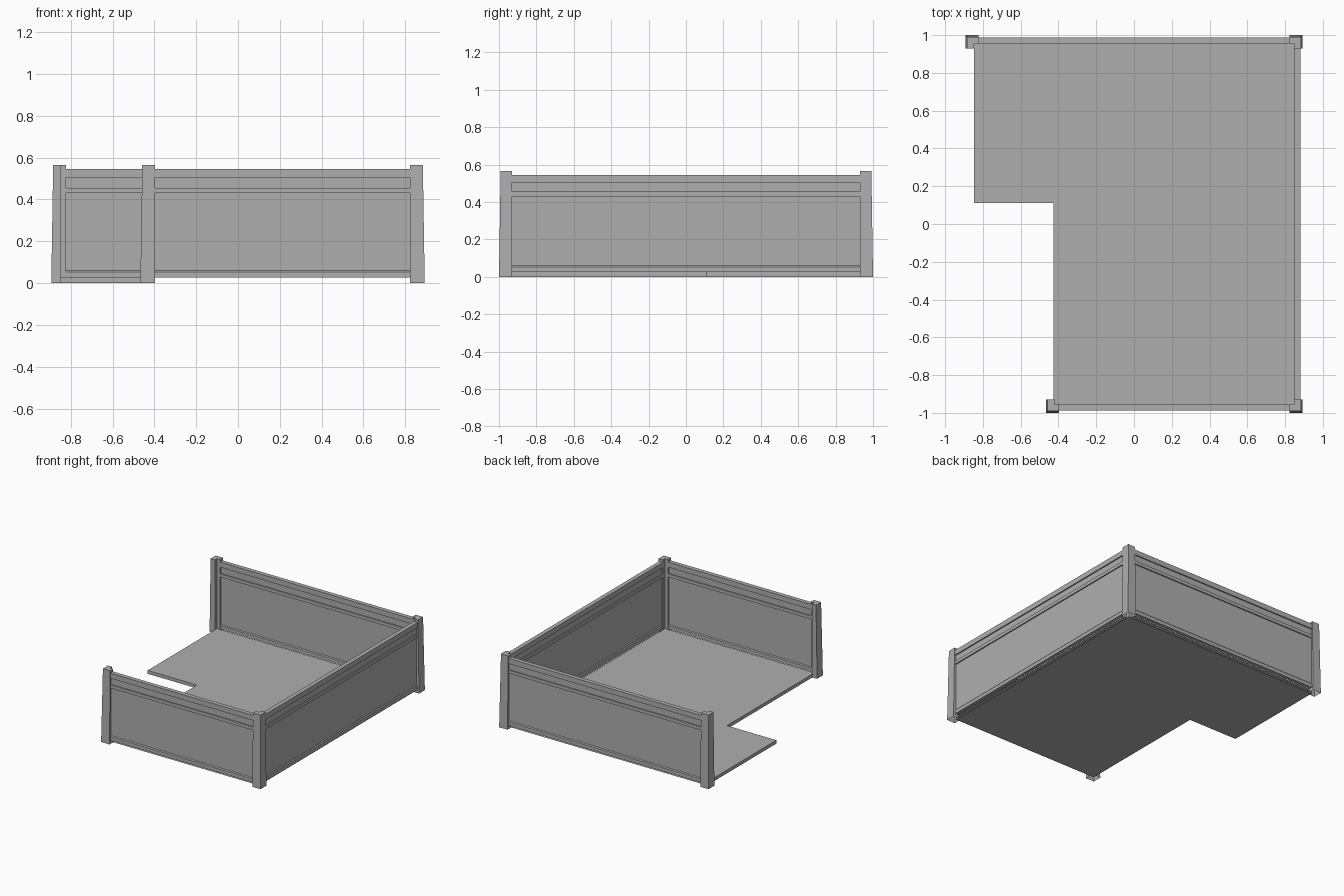
import bpy
import bmesh
from mathutils import Vector

if "Cube" in bpy.data.objects:
    bpy.data.objects.remove(bpy.data.objects["Cube"], do_unlink=True)

HALF_X, HALF_Y = 0.893, 1.0     # outer limits of the posts
NOTCH_X, STEP_Y = -0.467, 0.11  # left end of the front wall, floor step
POST_W, POST_T, POST_H = 0.071, 0.045, 0.565
TAPER = 0.009
FLOOR_H = 0.026

grey = bpy.data.materials.new("plain_grey")
grey.use_nodes = True
colour = (0.43, 0.43, 0.43, 1)
grey.diffuse_color = colour
bsdf = next(n for n in grey.node_tree.nodes if n.type == 'BSDF_PRINCIPLED')
bsdf.inputs["Base Color"].default_value = colour


def loft(name, lower, upper, skip=(), cap_lower=True, cap_upper=True):
    """Join two matching outlines with side faces and optional caps."""
    bm = bmesh.new()
    a = [bm.verts.new(p) for p in lower]
    b = [bm.verts.new(p) for p in upper]
    for i in range(len(a)):
        j = (i + 1) % len(a)
        if i not in skip:
            bm.faces.new((a[i], a[j], b[j], b[i]))
    if cap_lower:
        bm.faces.new(a[::-1])
    if cap_upper:
        bm.faces.new(b)
    bmesh.ops.recalc_face_normals(bm, faces=bm.faces)
    mesh = bpy.data.meshes.new(name)
    bm.to_mesh(mesh)
    bm.free()
    mesh.materials.append(grey)
    obj = bpy.data.objects.new(name, mesh)
    bpy.context.collection.objects.link(obj)
    return obj


# Floor: stepped sheet with edges only along its open left side
fx, fy = HALF_X - POST_T, HALF_Y - POST_T
outline = [(fx, -fy), (fx, fy), (-fx, fy), (-fx, STEP_Y),
           (NOTCH_X + POST_T - 0.005, STEP_Y), (NOTCH_X + POST_T - 0.005, -fy)]
loft("floor", [(x, y, 0) for x, y in outline],
     [(x, y, FLOOR_H) for x, y in outline], skip=(0, 1, 5))


# Corner posts: angle section, leaning in slightly on the outer sides
def post(name, cx, cy, sx, sy):
    w, t = POST_W, POST_T
    section = [(0, 0), (w, 0), (w, t), (t, t), (t, w), (0, w)]

    def ring(inset, z):
        return [(cx + sx * max(u, inset), cy + sy * max(v, inset), z)
                for u, v in section]
    loft(name, ring(0, 0), ring(TAPER, POST_H), cap_lower=False)


post("front_left_end_post", NOTCH_X, -HALF_Y, 1, 1)
post("front_corner_post", HALF_X, -HALF_Y, -1, 1)
post("back_corner_post", HALF_X, HALF_Y, -1, -1)
post("back_end_post", -HALF_X, HALF_Y, 1, -1)

# Wall section: one face from bottom to top as (depth of recess, height)
RAIL_OUT, RAIL_IN, RECESS = 0.012, POST_T, 0.009
face = [(0.003, FLOOR_H), (0.003, 0.053), (RECESS, 0.06), (RECESS, 0.43),
        (0, 0.43), (0, 0.455), (RECESS, 0.455), (RECESS, 0.505),
        (0, 0.505), (0, 0.545)]
section = ([(RAIL_OUT + d, z) for d, z in face] +
           [(RAIL_IN - d, z) for d, z in reversed(face)])


# Walls: the section swept straight between two posts
def wall(name, start, end, inward):
    start, end, inward = Vector(start), Vector(end), Vector(inward)

    def ring(p):
        return [(*(p + inward * d), z) for d, z in section]
    loft(name, ring(start), ring(end), cap_lower=False, cap_upper=False)


wall("front_wall", (NOTCH_X + POST_W, -HALF_Y), (HALF_X - POST_W, -HALF_Y), (0, 1))
wall("back_wall", (-HALF_X + POST_W, HALF_Y), (HALF_X - POST_W, HALF_Y), (0, -1))
wall("side_wall", (HALF_X, -HALF_Y + POST_W), (HALF_X, HALF_Y - POST_W), (-1, 0))
